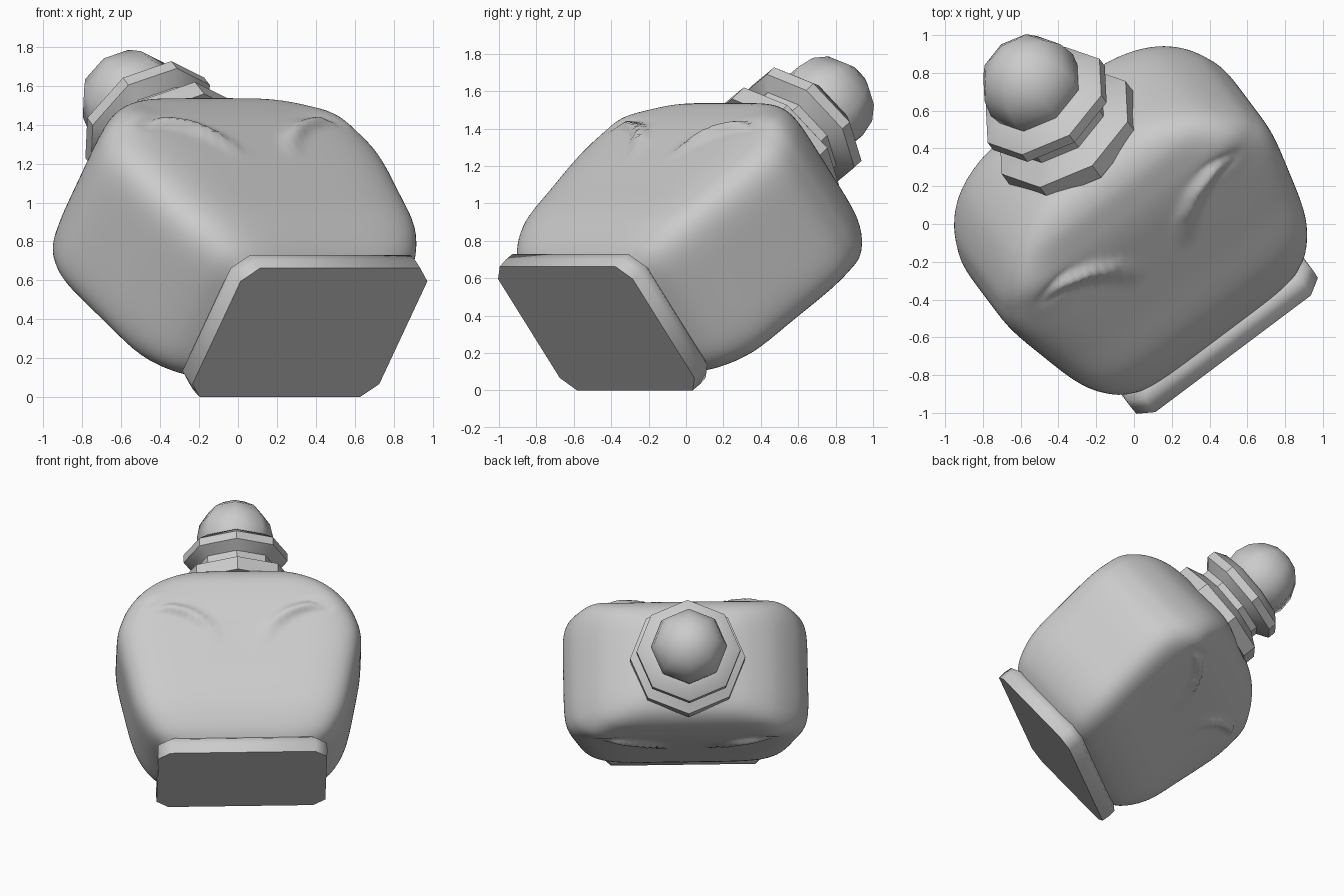
import bpy, bmesh, math
from mathutils import Vector, Matrix

if "Cube" in bpy.data.objects:
    bpy.data.objects.remove(bpy.data.objects["Cube"])

# Tilted bottle frame: local x = width, -y = front face, z = bottle axis
U = Vector((0.8, 0.6, 0.0))
W = Vector((-0.473, 0.631, 0.615)).normalized()
V = W.cross(U).normalized()
ORIGIN = Vector((0.37, -0.48, 0.331))
FRAME = Matrix.Translation(ORIGIN) @ Matrix((U, V, W)).transposed().to_4x4()


def loft(name, rings, angle):
    """Skin a list of closed rings, cap both ends and move into the tilted frame."""
    bm = bmesh.new()
    loops = [[bm.verts.new(p) for p in ring] for ring in rings]
    n = len(loops[0])
    for a, b in zip(loops, loops[1:]):
        for i in range(n):
            j = (i + 1) % n
            bm.faces.new((a[i], a[j], b[j], b[i]))
    bm.faces.new(loops[0][::-1])
    bm.faces.new(loops[-1])
    return finish(name, bm, angle)


def finish(name, bm, angle):
    bmesh.ops.recalc_face_normals(bm, faces=bm.faces[:])
    bm.transform(FRAME)
    me = bpy.data.meshes.new(name)
    bm.to_mesh(me)
    bm.free()
    ob = bpy.data.objects.new(name, me)
    bpy.context.collection.objects.link(ob)
    bpy.ops.object.select_all(action='DESELECT')
    ob.select_set(True)
    bpy.context.view_layer.objects.active = ob
    bpy.ops.object.shade_smooth_by_angle(angle=math.radians(angle))
    return ob


# Base slab: rectangle with cut corners
def slab_ring(inset, z):
    a, b, c = 0.6 - inset, 0.42 - inset, 0.085
    return [(a, -b + c, z), (a, b - c, z), (a - c, b, z), (-a + c, b, z),
            (-a, b - c, z), (-a, -b + c, z), (-a + c, -b, z), (a - c, -b, z)]


loft("base_slab", [slab_ring(0, 0), slab_ring(-0.003, 0.06), slab_ring(0.0, 0.11),
                   slab_ring(0.05, 0.15)], 50)

# Body: rounded-square sections (height, half width, half depth)
PROFILE = [(0.10, 0.55, 0.38), (0.20, 0.66, 0.44), (0.38, 0.755, 0.485),
           (0.65, 0.82, 0.49), (0.95, 0.87, 0.495), (1.12, 0.835, 0.495),
           (1.25, 0.755, 0.48), (1.38, 0.62, 0.445), (1.47, 0.45, 0.37),
           (1.52, 0.28, 0.25)]
# Curved groove on each shoulder (|x|, z)
GROOVE = [Vector(p) for p in ((0.64, 1.11), (0.5, 1.13), (0.35, 1.08), (0.23, 0.99), (0.15, 0.87))]


def spline(k, t):
    p = [Vector(PROFILE[min(max(k + d, 0), len(PROFILE) - 1)]) for d in (-1, 0, 1, 2)]
    return 0.5 * (2 * p[1] + (p[2] - p[0]) * t + (2 * p[0] - 5 * p[1] + 4 * p[2] - p[3]) * t * t
                  + (3 * p[1] - p[0] - 3 * p[2] + p[3]) * t ** 3)


def groove_depth(x, z):
    q, best = Vector((abs(x), z)), 9.0
    for a, b in zip(GROOVE, GROOVE[1:]):
        d = b - a
        t = min(max((q - a).dot(d) / d.length_squared, 0), 1)
        best = min(best, (q - a - d * t).length)
    along = min(max((abs(x) - 0.13) / 0.14, 0), 1) * min(max((0.68 - abs(x)) / 0.2, 0), 1)
    return 0.04 * along * math.exp(-(best / 0.035) ** 2)


def body_ring(z, hx, hy, m=36, n=6):
    square = []
    for i in range(m):
        s = -1 + 2 * i / m
        square.append((1, s))
    pts = []
    for quarter in range(4):
        for a, b in square:
            for _ in range(quarter):
                a, b = -b, a
            k = (abs(a) ** n + abs(b) ** n) ** (-1 / n)
            x, y = a * k * hx, b * k * hy
            if abs(y) > 0.3:
                # raised shoulder corner and groove
                bump = 0.025 * math.exp(-((abs(x) - 0.66) / 0.15) ** 2 - ((z - 1.23) / 0.13) ** 2)
                y += math.copysign(bump - groove_depth(x, z), y)
            pts.append((x, y, z))
    return pts


rings = []
for k in range(len(PROFILE) - 1):
    steps = 10 if 2 < k < 7 else 5
    rings += [body_ring(*spline(k, i / steps)) for i in range(steps)]
rings.append(body_ring(*PROFILE[-1]))
loft("bottle_body", rings, 50)

# Neck with two eight-sided flanges
NECK = [(0.41, 1.47), (0.41, 1.57), (0.29, 1.63), (0.29, 1.68), (0.37, 1.735),
        (0.37, 1.795), (0.29, 1.85), (0.2, 1.86)]
loft("neck", [[(r * math.cos(i * math.pi / 4), r * math.sin(i * math.pi / 4), z)
               for i in range(8)] for r, z in NECK], 35)

# Round stopper
bm = bmesh.new()
bmesh.ops.create_uvsphere(bm, u_segments=8, v_segments=8, radius=0.272,
                          matrix=Matrix.Translation((0, 0, 1.926)))
finish("stopper", bm, 60)
